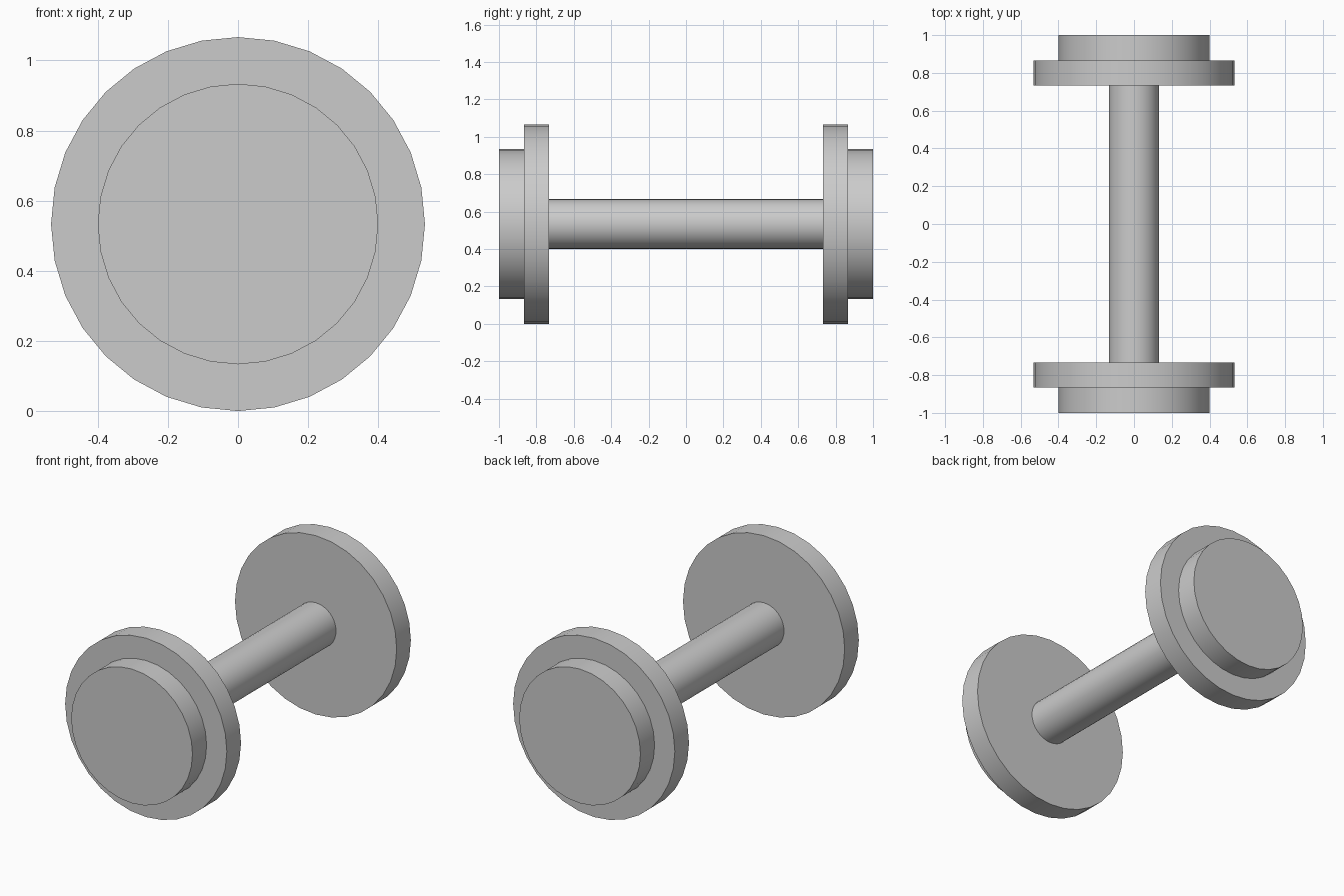
import bpy, bmesh, math

if "Cube" in bpy.data.objects:
    bpy.data.objects.remove(bpy.data.objects["Cube"])

SIDES = 32
CENTRE_Z = 0.5333


def lathe(name, profile, cap_end=False):
    """Revolve (radius, y) points around the y axis."""
    bm = bmesh.new()
    rings = []
    for r, y in profile:
        rings.append([bm.verts.new((r * math.sin(2 * math.pi * i / SIDES), y,
                                    r * math.cos(2 * math.pi * i / SIDES)))
                      for i in range(SIDES)])
    for a, b in zip(rings, rings[1:]):
        for i in range(SIDES):
            j = (i + 1) % SIDES
            bm.faces.new((a[i], a[j], b[j], b[i]))
    if cap_end:
        bm.faces.new(rings[-1])
    bmesh.ops.recalc_face_normals(bm, faces=bm.faces)
    # Make sure the shell faces outward
    ref = max(bm.faces, key=lambda f: f.calc_center_median().xz.length
              if abs(f.normal.y) < 0.1 else 0)
    if ref.normal.dot(ref.calc_center_median()) < 0:
        bmesh.ops.reverse_faces(bm, faces=bm.faces)
    mesh = bpy.data.meshes.new(name)
    bm.to_mesh(mesh)
    bm.free()
    obj = bpy.data.objects.new(name, mesh)
    obj.location.z = CENTRE_Z
    bpy.context.collection.objects.link(obj)
    bpy.ops.object.select_all(action='DESELECT')
    obj.select_set(True)
    bpy.context.view_layer.objects.active = obj
    bpy.ops.object.shade_smooth_by_angle(angle=math.radians(30))
    return obj


# Grip bar, open where it meets the weights
lathe("handle", [(0.1333, -0.7333), (0.1333, 0.7333)])

# Stepped weights: large inner plate and smaller outer plate at each end
weights = lathe("weight_plates",
                [(0.1333, 0.7333), (0.5333, 0.7333), (0.5333, 0.8667),
                 (0.4, 0.8667), (0.4, 1.0)], cap_end=True)
mirror = weights.modifiers.new("mirror_ends", 'MIRROR')
mirror.use_axis = (False, True, False)
mirror.use_mirror_merge = False
